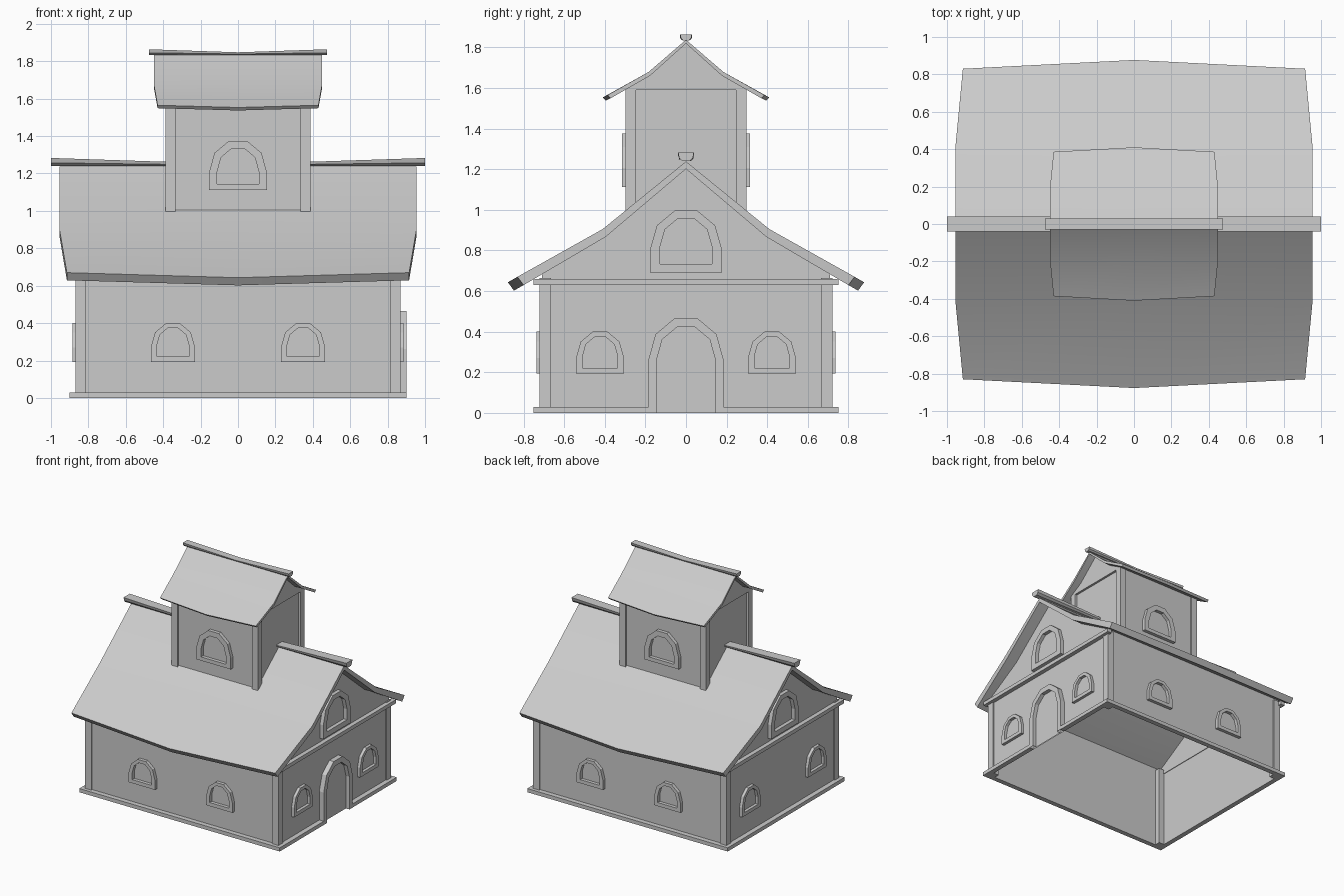
import bpy, math
from itertools import product

if "Cube" in bpy.data.objects:
    bpy.data.objects.remove(bpy.data.objects["Cube"])


def make(name, verts, faces, smooth=False):
    me = bpy.data.meshes.new(name)
    me.from_pydata(verts, [], faces)
    me.validate()
    ob = bpy.data.objects.new(name, me)
    bpy.context.collection.objects.link(ob)
    bpy.ops.object.select_all(action='DESELECT')
    ob.select_set(True)
    bpy.context.view_layer.objects.active = ob
    bpy.ops.object.mode_set(mode='EDIT')
    bpy.ops.mesh.select_all(action='SELECT')
    bpy.ops.mesh.normals_make_consistent(inside=False)
    bpy.ops.object.mode_set(mode='OBJECT')
    if smooth:
        bpy.ops.object.shade_smooth_by_angle(angle=math.radians(30))
    return ob


def box(name, x0, x1, y0, y1, z0, z1):
    v = list(product((x0, x1), (y0, y1), (z0, z1)))
    return make(name, v, [(0, 1, 3, 2), (4, 6, 7, 5), (0, 4, 5, 1),
                          (2, 3, 7, 6), (0, 2, 6, 4), (1, 5, 7, 3)])


def prism_x(name, profile, sections):
    # closed (y, z) profile lofted through x stations; z(y, z, x) may vary
    n, v, f = len(profile), [], []
    for x, lift in sections:
        v += [(x, y, z + lift * t) for y, z, t in profile]
    for k in range(len(sections) - 1):
        for i in range(n):
            j = (i + 1) % n
            f.append((k*n + i, k*n + j, (k+1)*n + j, (k+1)*n + i))
    f += [tuple(range(n)), tuple(range(len(v) - n, len(v)))]
    return make(name, v, f)


def arch(w, z0, z1):
    h = 1.15 * w
    spring = z1 - h * math.sin(math.radians(72))
    return [(w, z0)] + [(w * math.cos(math.radians(a)), spring + h * math.sin(math.radians(a)))
                        for a in range(0, 181, 36)] + [(-w, z0)]


def frame(name, axis, side, wall, depth, u, outer, inner, sill=True):
    # arched surround standing proud of the wall
    v = []
    for loop, d in ((outer, 0), (outer, depth), (inner, depth), (inner, 0)):
        for a, z in arch(*loop):
            p = side * (wall + d)
            v.append((u + a, p, z) if axis == 'y' else (p, u + a, z))
    n = len(v) // 4
    f = [(k*n + i, k*n + (i+1) % n, (k+1)*n + (i+1) % n, (k+1)*n + i)
         for k in range(3) for i in range(n if sill else n - 1)]
    make(name, v, f)


def roof(name, rows):
    # rows: half width, end y, end z, middle y, middle z, underside dy, dz
    line = [(-1, r) for r in rows[:0:-1]] + [(1, r) for r in rows]
    v = []
    for low in (0, 1):
        for s, (xh, ye, ze, ym, zm, dy, dz) in line:
            for x, y, z in ((-xh, ye, ze), (0, ym, zm), (xh, ye, ze)):
                v.append((x, s * (y + dy * low), z + dz * low))
    n, R, f = len(v) // 2, len(line), []
    for i in range(R - 1):
        for j in range(2):
            a = i*3 + j
            q = (a, a + 1, a + 4, a + 3)
            f += [q, tuple(k + n for k in q[::-1])]
    rim = [0, 1] + [i*3 + 2 for i in range(R)] + [R*3 - 2] + [i*3 for i in range(R - 1, 0, -1)]
    for a, b in zip(rim, rim[1:] + rim[:1]):
        f.append((a, b, b + n, a + n))
    make(name, v, f, smooth=True)


def ridge(name, half, w, z0, z1, rise):
    # ridge beam with an upswept top at both ends
    h = z1 - z0
    prof = [(-w, z1, 1), (w, z1, 1), (w * .88, z0 + h * .4, .4), (w * .5, z0, 0),
            (-w * .5, z0, 0), (-w * .88, z0 + h * .4, .4)]
    prism_x(name, prof, [(-half, rise), (0, 0), (half, rise)])


# main walls, open below
for s in (-1, 1):
    make("long_wall", [(-.86, s*.71, 0), (.86, s*.71, 0), (.86, s*.71, .69), (-.86, s*.71, .69)],
         [(0, 1, 2, 3)])
    half = [(.71, 0), (.71, .69), (.41, .863), (0, 1.21)]
    outline = half + [(-y, z) for y, z in half[2::-1]]
    make("gable_wall", [(s*.86, y, z) for y, z in outline], [tuple(range(7))])

# corner posts, base skirting and gable beams
for sx, sy in product((-1, 1), repeat=2):
    box("corner_post", *sorted((sx*.812, sx*.87)), *sorted((sy*.664, sy*.722)), 0, .665)
    box("tower_post", *sorted((sx*.333, sx*.388)), *sorted((sy*.247, sy*.298)), .97, 1.592)
for s in (-1, 1):
    box("long_skirting", -.9, .9, *sorted((s*.71, s*.75)), 0, .03)
    box("gable_beam", *sorted((s*.855, s*.895)), -.75, .75, .63, .66)
box("left_skirting", -.9, -.86, -.71, .71, 0, .03)
for s in (-1, 1):
    box("door_side_skirting", .86, .9, *sorted((s*.183, s*.71)), 0, .03)

# roofs and ridge beams
roof("main_roof", [(.955, 0, 1.238, 0, 1.238, 0, -.037),
                   (.955, .41, .905, .41, .905, -.015, -.038),
                   (.915, .83, .67, .877, .643, -.03, -.041)])
roof("tower_roof", [(.45, 0, 1.837, 0, 1.837, 0, -.018),
                    (.45, .185, 1.678, .185, 1.678, -.008, -.018),
                    (.43, .386, 1.565, .41, 1.553, -.015, -.016)])
ridge("main_ridge", 1.0, .039, 1.24, 1.25, .033)
ridge("tower_ridge", .475, .029, 1.833, 1.848, .016)

# tower walls and overhanging tower gables
for s in (-1, 1):
    make("tower_front_wall", [(-.37, s*.287, .98), (.37, s*.287, .98),
                              (.37, s*.287, 1.6), (-.37, s*.287, 1.6)], [(0, 1, 2, 3)])
    make("tower_end_wall", [(s*.37, y, z) for y, z in
                            ((-.287, .98), (0, 1.215), (.287, .98), (.287, 1.6), (-.287, 1.6))],
         [(0, 1, 4), (1, 2, 3), (1, 3, 4)])
    gable = [(-.298, 1.59, 0), (.298, 1.59, 0), (.18, 1.665, 0), (0, 1.822, 0), (-.18, 1.665, 0)]
    prism_x("tower_gable", gable, [(s*.365, 0), (s*.388, 0)])

# window surrounds on all sides
small_out, small_in = (.118, .193, .4), (.086, .222, .374)
for s in (-1, 1):
    for t in (-1, 1):
        frame("long_wall_window", 'y', s, .71, .027, t*.348, small_out, small_in)
        frame("gable_side_window", 'x', s, .86, .024, t*.423, small_out, small_in)
    frame("gable_window", 'x', s, .86, .03, 0, (.177, .69, .997), (.128, .732, .957))
    frame("tower_window", 'y', s, .287, .028, 0, (.155, 1.113, 1.375), (.111, 1.143, 1.333))

# arched doorway on the right side only
frame("door_frame", 'x', 1, .86, .04, 0, (.185, 0, .465), (.144, 0, .422), sill=False)
door = arch(.144, 0, .422)
make("door_panel", [(.868, y, z) for y, z in door], [tuple(range(len(door)))])
